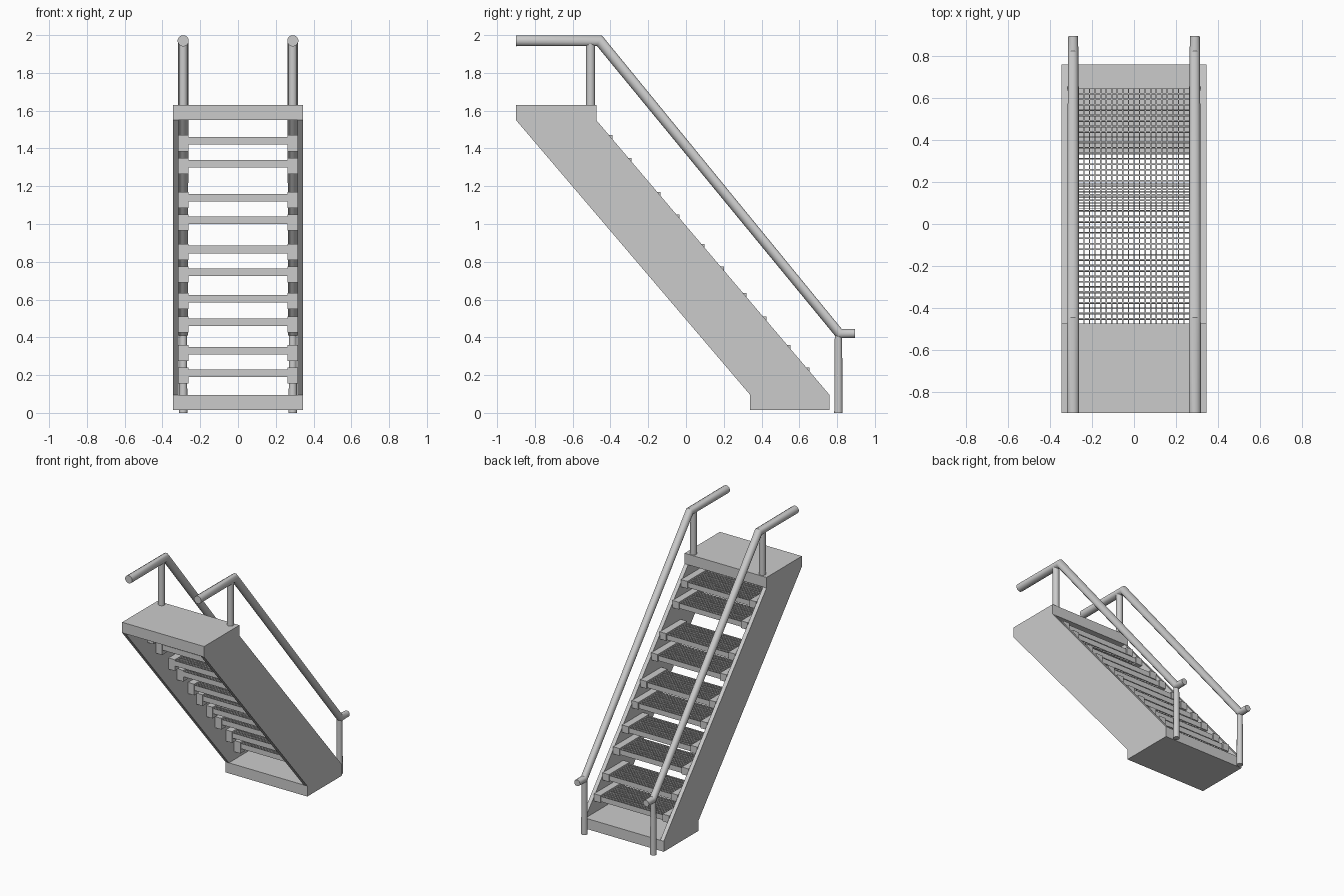
import bpy, bmesh, math
from mathutils import Vector

cube = bpy.data.objects.get("Cube")
if cube:
    bpy.data.objects.remove(cube, do_unlink=True)

HALF_WIDTH = 0.345
INNER = 0.315
RAIL_X = 0.29
SLOPE = 1.24 / 1.46          # run per unit of rise
TREAD_DEPTH = 0.25
TREAD_TOPS = (0.23, 0.35, 0.5, 0.625, 0.765, 0.885, 1.04, 1.16, 1.34, 1.46)


def finish(name, bm, smooth=False):
    bmesh.ops.recalc_face_normals(bm, faces=bm.faces)
    mesh = bpy.data.meshes.new(name)
    bm.to_mesh(mesh)
    bm.free()
    obj = bpy.data.objects.new(name, mesh)
    bpy.context.collection.objects.link(obj)
    if smooth:
        bpy.ops.object.select_all(action='DESELECT')
        obj.select_set(True)
        bpy.context.view_layer.objects.active = obj
        bpy.ops.object.shade_smooth_by_angle(angle=math.radians(35))
    return obj


def prism(name, profile, x0, x1):
    """Extrude a (y, z) outline from x0 to x1."""
    bm = bmesh.new()
    face = bm.faces.new([bm.verts.new((x0, y, z)) for y, z in profile])
    grown = bmesh.ops.extrude_face_region(bm, geom=[face])["geom"]
    verts = [g for g in grown if isinstance(g, bmesh.types.BMVert)]
    bmesh.ops.translate(bm, verts=verts, vec=(x1 - x0, 0, 0))
    return finish(name, bm)


def box(name, x0, x1, y0, y1, z0, z1):
    return prism(name, [(y0, z0), (y1, z0), (y1, z1), (y0, z1)], x0, x1)


def tube(name, x, path, radii, sides=12):
    """Sweep a round section along a (y, z) path with mitred bends."""
    bm = bmesh.new()
    pts = [Vector(p) for p in path]
    rings = []
    for i, (p, r) in enumerate(zip(pts, radii)):
        before = (p - pts[max(i - 1, 0)]).normalized()
        after = (pts[min(i + 1, len(pts) - 1)] - p).normalized()
        along = (before + after).normalized()
        normal = Vector((-along.y, along.x))
        stretch = 1 / max(along.dot(before), along.dot(after))
        ring = []
        for k in range(sides):
            a = math.tau * (k + 0.5) / sides
            q = p + normal * (r * stretch * math.sin(a))
            ring.append(bm.verts.new((x + r * math.cos(a), q.x, q.y)))
        rings.append(ring)
    for a, b in zip(rings, rings[1:]):
        for k in range(sides):
            n = (k + 1) % sides
            bm.faces.new((a[k], a[n], b[n], b[k]))
    bm.faces.new(rings[0])
    bm.faces.new(rings[-1])
    return finish(name, bm, smooth=True)


def grating(name, half_x, y0, y1, top, thick, columns=20, rows=9):
    """Plate pierced by a regular grid of square holes."""
    bm = bmesh.new()
    bmesh.ops.create_grid(bm, x_segments=columns, y_segments=rows, size=1)
    for v in bm.verts:
        v.co = (v.co.x * half_x, (y0 + y1) / 2 + v.co.y * (y1 - y0) / 2, top)
    cells = list(bm.faces)
    bmesh.ops.inset_individual(bm, faces=cells, thickness=0.0045)
    bmesh.ops.delete(bm, geom=cells, context='FACES')
    bmesh.ops.recalc_face_normals(bm, faces=bm.faces)
    grown = bmesh.ops.extrude_face_region(bm, geom=list(bm.faces), use_keep_orig=True)["geom"]
    verts = [g for g in grown if isinstance(g, bmesh.types.BMVert)]
    bmesh.ops.translate(bm, verts=verts, vec=(0, 0, -thick))
    return finish(name, bm)


# Landing at the top and plinth at the bottom
box("top_platform", -HALF_WIDTH, HALF_WIDTH, -0.9, -0.475, 1.55, 1.63)
box("bottom_plinth", -HALF_WIDTH, HALF_WIDTH, 0.34, 0.76, 0.015, 0.095)

# Perforated treads, each stepping back along the slope
for number, top in enumerate(TREAD_TOPS, 1):
    back = 0.765 - SLOPE * (top - 0.1)
    front = back - TREAD_DEPTH
    grating(f"tread_{number}", 0.265, front + 0.005, back - 0.008, top, 0.04)
    # L-shaped end brackets with a drop at the front
    profile = [(front, top + 0.01), (back, top + 0.01), (back, top - 0.045),
               (front + 0.05, top - 0.045), (front + 0.05, top - 0.075),
               (front, top - 0.075)]
    for side, s in (("left", 1), ("right", -1)):
        prism(f"tread_bracket_{number}_{side}", profile, s * 0.262, s * (INNER + 0.002))

# Stringers, handrails and posts on both sides
for side, s in (("left", 1), ("right", -1)):
    prism(f"stringer_{side}",
          [(-0.9, 1.55), (-0.475, 1.55), (0.76, 0.095), (0.34, 0.095)],
          s * INNER, s * HALF_WIDTH)
    tube(f"handrail_{side}", s * RAIL_X,
         [(-0.9, 1.97), (-0.458, 1.97), (0.812, 0.42), (0.895, 0.42)],
         (0.03, 0.029, 0.026, 0.024))
    tube(f"upper_post_{side}", s * RAIL_X,
         [(-0.505, 1.6), (-0.505, 1.96)], (0.024, 0.024))
    tube(f"lower_post_{side}", s * RAIL_X,
         [(0.807, 0), (0.807, 0.42)], (0.023, 0.02))
